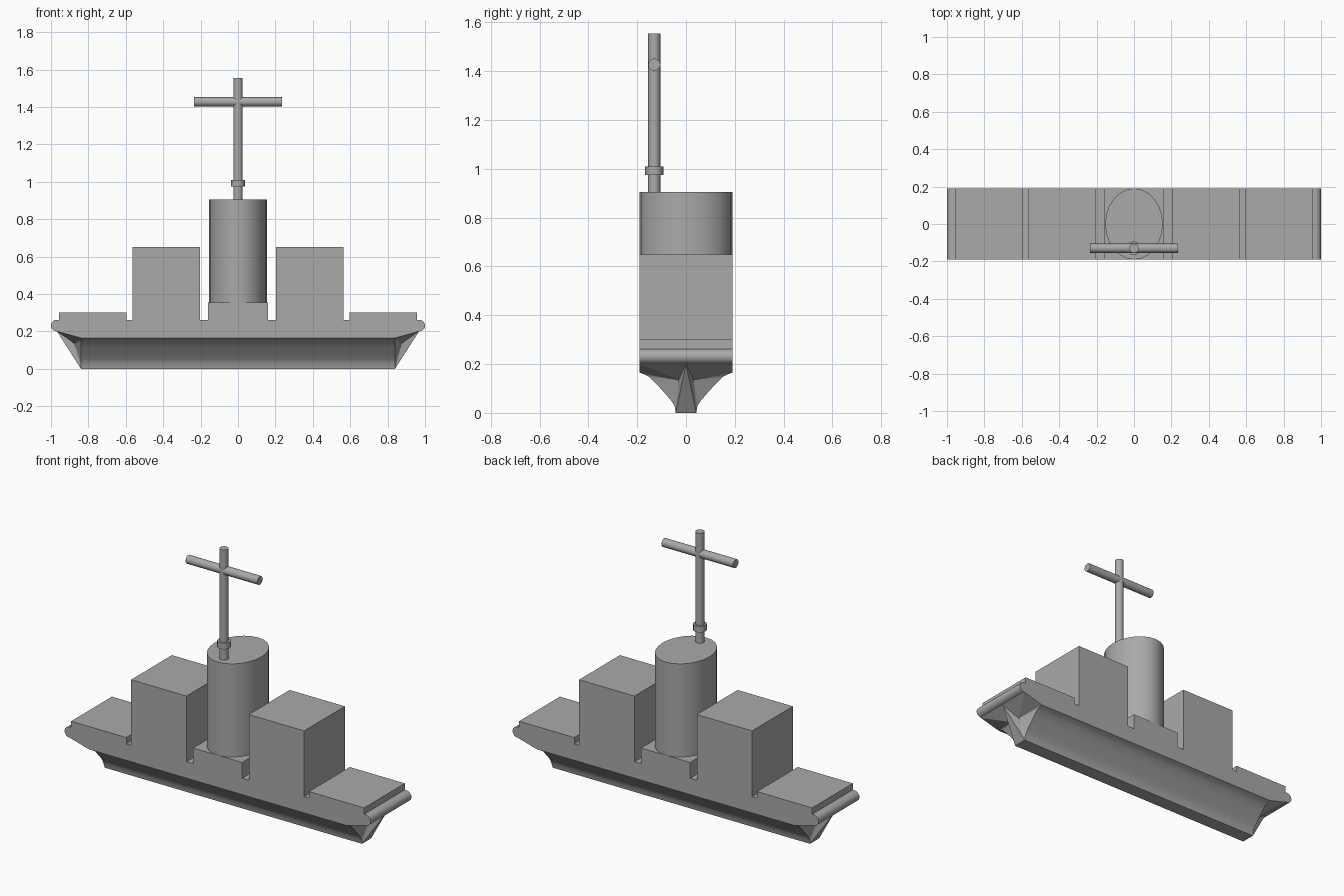
import bpy, bmesh, math
from mathutils import Matrix

if "Cube" in bpy.data.objects:
    bpy.data.objects.remove(bpy.data.objects["Cube"], do_unlink=True)

grey = bpy.data.materials.new("plain grey")
grey.use_nodes = True
grey.diffuse_color = (0.4, 0.4, 0.4, 1)
grey.node_tree.nodes["Principled BSDF"].inputs["Base Color"].default_value = (0.4, 0.4, 0.4, 1)

HALF = 0.19      # half width of the vessel
KEEL_X = 0.84    # half length of the keel


def finish(name, bm, smooth=False):
    bmesh.ops.recalc_face_normals(bm, faces=bm.faces[:])
    mesh = bpy.data.meshes.new(name)
    bm.to_mesh(mesh)
    bm.free()
    mesh.materials.append(grey)
    obj = bpy.data.objects.new(name, mesh)
    bpy.context.collection.objects.link(obj)
    if smooth:
        bpy.ops.object.select_all(action="DESELECT")
        obj.select_set(True)
        bpy.context.view_layer.objects.active = obj
        bpy.ops.object.shade_smooth_by_angle(angle=math.radians(35))
    return obj


def extrude(name, points, vector, smooth=False):
    bm = bmesh.new()
    face = bm.faces.new([bm.verts.new(p) for p in points])
    new = bmesh.ops.extrude_face_region(bm, geom=[face])["geom"]
    bmesh.ops.translate(bm, vec=vector, verts=[g for g in new if isinstance(g, bmesh.types.BMVert)])
    bm.faces.ensure_lookup_table()
    if face.is_valid is False or len(bm.faces) < len(points) + 2:
        bmesh.ops.holes_fill(bm, edges=bm.edges[:])
    return finish(name, bm, smooth)


def block(name, x0, x1, z0, z1):
    points = [(x0, -HALF, z0), (x1, -HALF, z0), (x1, -HALF, z1), (x0, -HALF, z1)]
    return extrude(name, points, (0, 2 * HALF, 0))


def rod(name, centre, rx, ry, length, sides, axis="Z"):
    bm = bmesh.new()
    bmesh.ops.create_cone(bm, cap_ends=True, segments=sides, radius1=1, radius2=1, depth=length)
    bmesh.ops.scale(bm, vec=(rx, ry, 1), verts=bm.verts)
    if axis == "X":
        bmesh.ops.rotate(bm, matrix=Matrix.Rotation(math.pi / 2, 3, "Y"), verts=bm.verts)
    bmesh.ops.translate(bm, vec=centre, verts=bm.verts)
    return finish(name, bm, True)


# Deck slab with rounded ends
arc = [(0.968 + 0.032 * math.cos(a), 0.231 + 0.031 * math.sin(a))
       for a in [math.radians(-90 + 18 * i) for i in range(11)]]
outline = arc + [(-x, z) for x, z in reversed(arc)]
extrude("deck", [(x, -HALF, z) for x, z in outline], (0, 2 * HALF, 0), True)

# Hull with concave flared sides
flare = [(0.042, 0), (0.047, 0.03), (0.064, 0.054), (0.09, 0.084),
         (0.12, 0.117), (0.15, 0.147), (0.168, 0.157), (HALF, 0.165)]
half = flare + [(HALF, 0.22)]
section = half + [(-y, z) for y, z in reversed(half)]
extrude("hull", [(-KEEL_X, y, z) for y, z in section], (2 * KEEL_X, 0, 0), True)

# Pointed stems under both overhanging ends
for name, s in (("right_stem", 1), ("left_stem", -1)):
    bm = bmesh.new()
    apex = bm.verts.new((s * 0.968, 0, 0.2))
    keels = []
    for side in (-1, 1):
        corner = bm.verts.new((s * 0.968, side * HALF, 0.2))
        inner = bm.verts.new((s * 0.875, side * 0.03, 0.135))
        rim = [bm.verts.new((s * KEEL_X, side * y, z)) for y, z in flare]
        top = bm.verts.new((s * KEEL_X, side * HALF, 0.2))
        bm.faces.new((apex, corner, inner))
        bm.faces.new((apex, inner, rim[0]))
        for a, b in zip(rim, rim[1:]):
            bm.faces.new((inner, a, b))
        bm.faces.new((inner, rim[-1], corner))
        bm.faces.new((rim[-1], top, corner))
        keels.append(rim[0])
    bm.faces.new((apex, keels[0], keels[1]))
    finish(name, bm)

# Raised blocks along the deck
for word, s in (("right", 1), ("left", -1)):
    block(word + "_end_hatch", s * 0.597, s * 0.957, 0.24, 0.3)
    block(word + "_tall_block", s * 0.204, s * 0.565, 0.24, 0.65)
block("funnel_base", -0.16, 0.16, 0.24, 0.355)

# Oval funnel, mast, collar and crossbar
rod("funnel", (0, 0, 0.63), 0.154, HALF, 0.55, 24)
rod("mast", (0, -0.13, 1.225), 0.025, 0.025, 0.66, 16)
rod("mast_collar", (0, -0.13, 0.992), 0.037, 0.037, 0.036, 12)
rod("crossbar", (0, -0.13, 1.427), 0.025, 0.025, 0.468, 16, "X")
